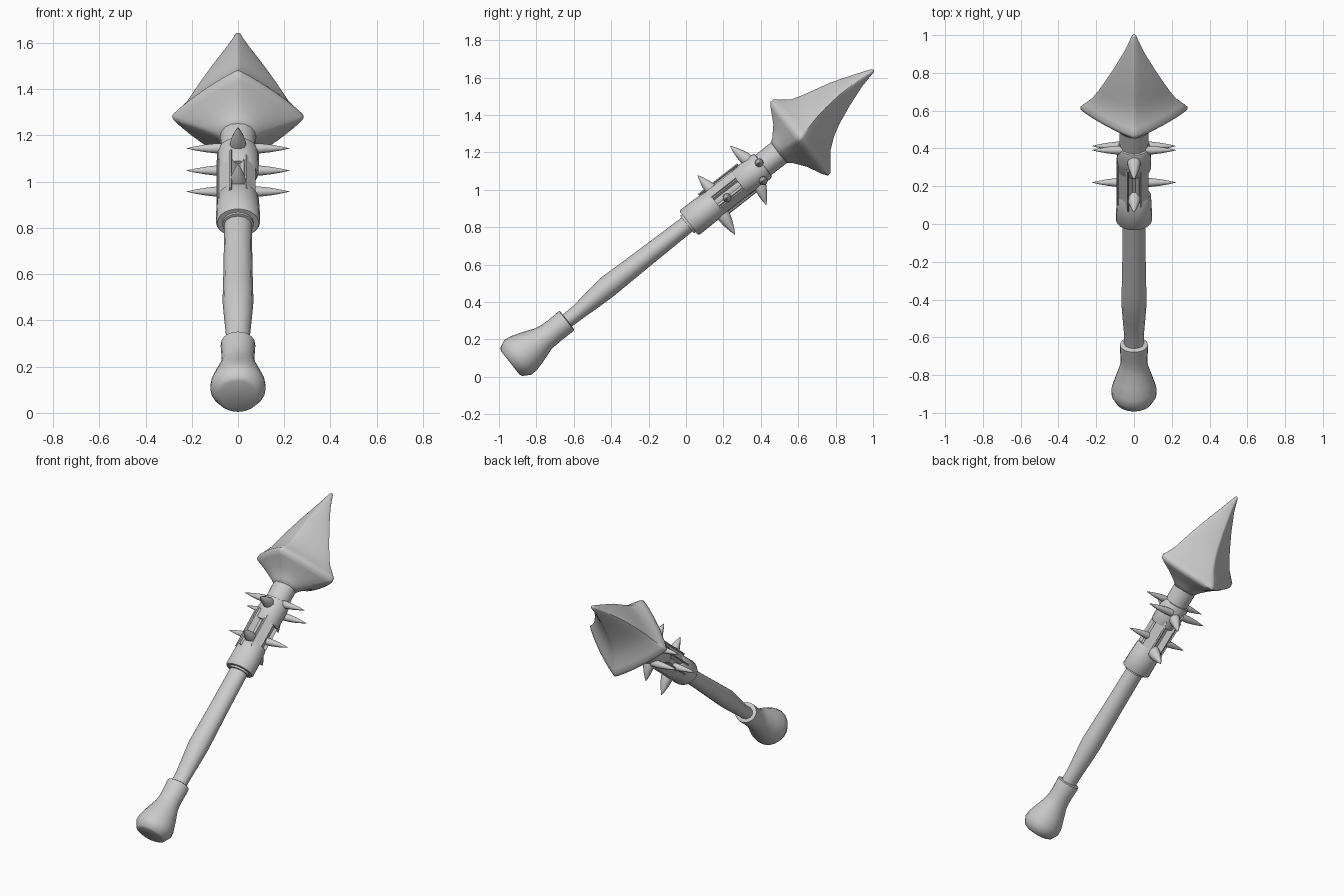
import bpy, bmesh, math
from mathutils import Vector, Matrix

if "Cube" in bpy.data.objects:
    bpy.data.objects.remove(bpy.data.objects["Cube"])

# Local frame of the tilted weapon: S runs along the shaft, W is its upper side
A = math.radians(38)
BASE = Vector((0, -0.94, 0.075))
S = Vector((0, math.cos(A), math.sin(A)))
W = Vector((0, -math.sin(A), math.cos(A)))
X = Vector((1, 0, 0))


def place(x, s, w):
    return BASE + X * x + S * s + W * w


def finish(name, bm, angle=40):
    bmesh.ops.recalc_face_normals(bm, faces=bm.faces)
    me = bpy.data.meshes.new(name)
    bm.to_mesh(me)
    bm.free()
    ob = bpy.data.objects.new(name, me)
    bpy.context.collection.objects.link(ob)
    bpy.ops.object.select_all(action='DESELECT')
    ob.select_set(True)
    bpy.context.view_layer.objects.active = ob
    bpy.ops.object.shade_smooth_by_angle(angle=math.radians(angle))
    return ob


def bridge(bm, loops):
    for a, b in zip(loops, loops[1:]):
        n = len(a)
        for i in range(n):
            j = (i + 1) % n
            bm.faces.new((a[i], a[j], b[j], b[i]))
    bm.faces.new(loops[0])
    bm.faces.new(loops[-1])


def loft(name, rings, n=16, angle=40):
    """rings: (s, centre w, radius x, radius w, roundness: 1 diamond .. 2 ellipse)"""
    bm = bmesh.new()
    loops = []
    for s, w0, rx, rw, p in rings:
        loop = []
        for i in range(n):
            t = 2 * math.pi * i / n
            c, d = math.cos(t), math.sin(t)
            x = math.copysign(abs(c) ** (2 / p), c) * rx
            w = math.copysign(abs(d) ** (2 / p), d) * rw
            loop.append(bm.verts.new(place(x, s, w0 + w)))
        loops.append(loop)
    bridge(bm, loops)
    return finish(name, bm, angle)


def spike(name, root, tip, r, n=10):
    """Slightly bulged thorn from root to tip, each given as (x, s, w)."""
    a, b = place(*root), place(*tip)
    rot = (b - a).to_track_quat('Z', 'Y').to_matrix()
    bm = bmesh.new()
    loops = []
    for t, k in ((0, 1), (.3, .95), (.55, .72), (.8, .38), (.95, .12), (1, .03)):
        loops.append([bm.verts.new(a.lerp(b, t) + rot @ Vector(
            (r * k * math.cos(2 * math.pi * i / n), r * k * math.sin(2 * math.pi * i / n), 0)))
            for i in range(n)])
    bridge(bm, loops)
    return finish(name, bm, 60)


# Flared pommel with its sleeve
loft("pommel", [
    (0, 0, .08, .08, 2), (.008, 0, .098, .096, 2), (.05, -.002, .12, .118, 2),
    (.09, -.004, .118, .114, 2), (.15, -.006, .1, .096, 2), (.22, -.008, .078, .07, 2),
    (.26, -.01, .071, .066, 2), (.30, -.01, .072, .064, 2), (.36, -.009, .075, .066, 2),
    (.376, -.008, .074, .065, 2), (.38, -.008, .066, .057, 2), (.38, -.008, .045, .04, 2)], 20, 50)

# Shaft with a swollen grip
loft("shaft", [
    (.35, -.01, .051, .04, 2), (.45, -.01, .053, .042, 2), (.55, -.006, .06, .051, 2),
    (.66, 0, .067, .06, 2), (.76, 0, .065, .057, 2), (.95, 0, .062, .052, 2),
    (1.25, 0, .06, .046, 2)], 12, 50)

# Slotted neck: inner core and four straps
loft("neck_core", [(1.2, 0, .068, .06, 2), (1.75, 0, .068, .06, 2)], 16)
for i, (sx, sw) in enumerate(((1, 1), (-1, 1), (-1, -1), (1, -1))):
    bm = bmesh.new()
    bmesh.ops.create_cube(bm, size=1)
    radial = (X * sx + W * sw).normalized()
    side = S.cross(radial)
    m = Matrix((radial, side, S)).transposed()
    for v in bm.verts:
        c = v.co.copy()
        v.co = place(0, 1.48, 0) + radial * .055 + m @ Vector((c.x * .05, c.y * .072, c.z * .25))
    bmesh.ops.bevel(bm, geom=bm.edges[:], offset=.008, segments=2, affect='EDGES')
    finish(f"neck_strap_{i + 1}", bm)

# Two collars, and the socket joining the head
loft("lower_collar", [
    (1.212, 0, .07, .06, 2), (1.212, 0, .09, .078, 2), (1.222, 0, .096, .084, 2),
    (1.30, 0, .094, .083, 2), (1.385, 0, .09, .08, 2), (1.395, 0, .084, .074, 2)], 20, 50)
loft("upper_collar", [
    (1.555, 0, .082, .073, 2), (1.565, 0, .089, .08, 2),
    (1.70, 0, .091, .082, 2), (1.715, 0, .085, .077, 2), (1.72, 0, .07, .06, 2)], 20, 50)
loft("head_socket", [(1.68, 0, .076, .068, 2), (1.86, 0, .078, .07, 2)], 16)

# Four-ridged spear head, its tip sweeping slightly upward
loft("spear_head", [
    (1.815, 0, .07, .064, 2), (1.845, 0, .105, .085, 1.6), (1.895, -.005, .18, .145, 1.3),
    (1.935, -.008, .25, .222, 1.18), (1.955, -.008, .282, .25, 1.14),
    (1.975, -.005, .284, .248, 1.13), (2.0, 0, .262, .222, 1.12), (2.05, .013, .22, .172, 1.12),
    (2.11, .027, .188, .139, 1.12), (2.17, .036, .158, .115, 1.12), (2.27, .045, .108, .082, 1.14),
    (2.39, .045, .05, .04, 1.25), (2.45, .041, .025, .022, 1.5), (2.485, .038, .012, .011, 2),
    (2.495, .038, .004, .004, 2)], 32, 60)

# Thorns on the upper and lower faces
for name, root, tip, r in (
        ("top_spike_upper", (0, 1.672, .05), (0, 1.64, .19), .036),
        ("top_spike_lower", (0, 1.42, .04), (0, 1.407, .172), .036),
        ("bottom_spike_upper", (0, 1.645, -.05), (0, 1.598, -.178), .036),
        ("bottom_spike_lower", (0, 1.388, -.04), (0, 1.369, -.2), .04)):
    spike(name, root, tip, r)

# Mirrored thorns on both sides
for i, (s, w) in enumerate(((1.707, .023), (1.665, -.066), (1.457, -.019))):
    for label, sx in (("right", 1), ("left", -1)):
        spike(f"side_spike_{label}_{i + 1}", (sx * .04, s, w), (sx * .222, s, w), .024)
